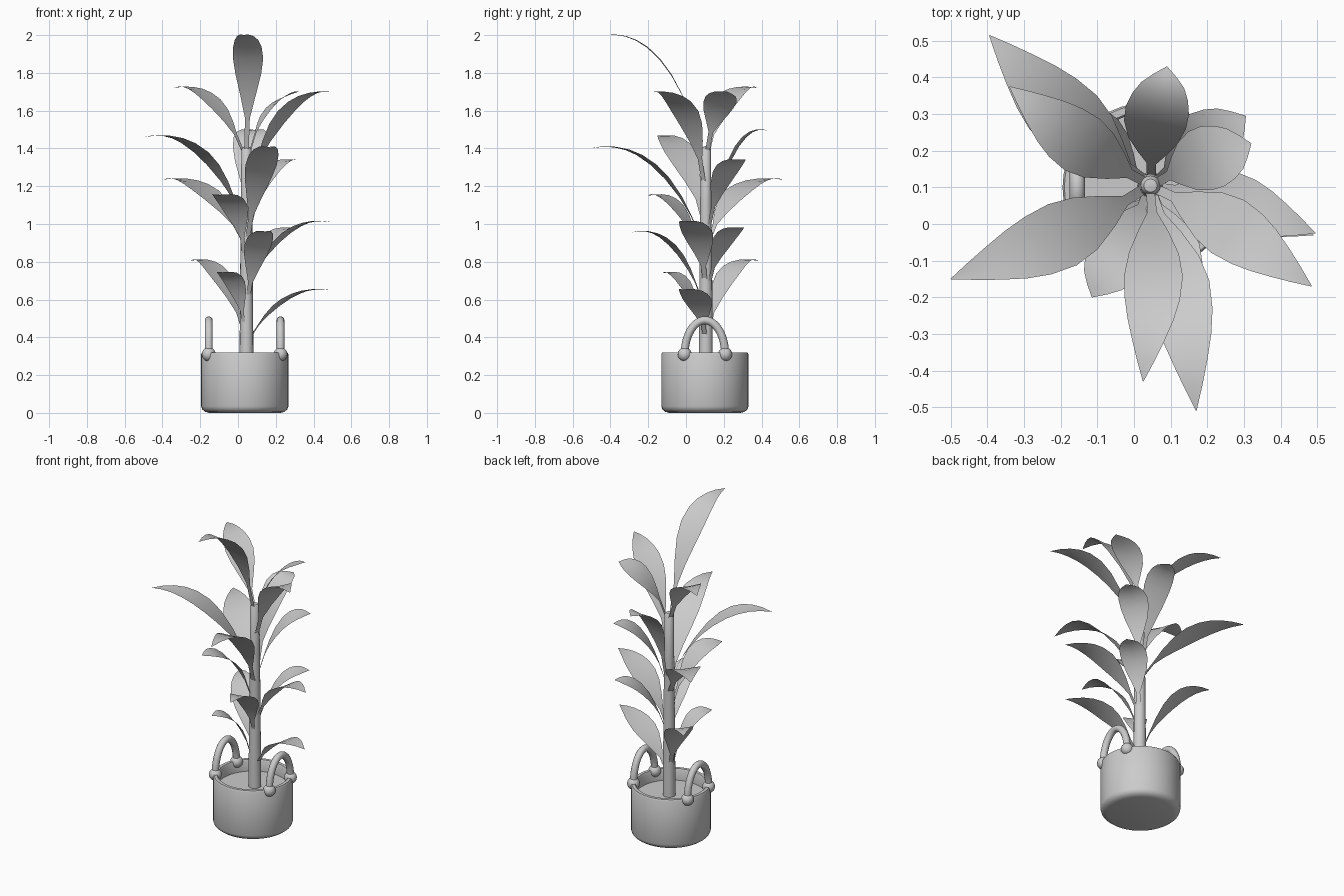
import bpy, bmesh, math
from mathutils import Vector

cube = bpy.data.objects.get("Cube")
if cube:
    bpy.data.objects.remove(cube)

grey = bpy.data.materials.new("plain_grey")
grey.use_nodes = True
grey.diffuse_color = (0.6, 0.6, 0.6, 1)
grey.node_tree.nodes["Principled BSDF"].inputs["Base Color"].default_value = (0.6, 0.6, 0.6, 1)

POT = Vector((0.036, 0.10, 0))
STEM = Vector((0.045, 0.105, 0))


def finish(name, bm, location=(0, 0, 0), angle=40):
    mesh = bpy.data.meshes.new(name)
    bm.to_mesh(mesh)
    bm.free()
    obj = bpy.data.objects.new(name, mesh)
    obj.location = location
    bpy.context.collection.objects.link(obj)
    mesh.materials.append(grey)
    bpy.ops.object.select_all(action='DESELECT')
    obj.select_set(True)
    bpy.context.view_layer.objects.active = obj
    bpy.ops.object.shade_smooth_by_angle(angle=math.radians(angle))


def lathe(name, profile, location, steps=40):
    bm = bmesh.new()
    verts = [bm.verts.new((r, 0, z)) for r, z in profile]
    edges = [bm.edges.new(pair) for pair in zip(verts, verts[1:])]
    bmesh.ops.spin(bm, geom=verts + edges, cent=(0, 0, 0), axis=(0, 0, 1),
                   angle=math.tau, steps=steps)
    bmesh.ops.remove_doubles(bm, verts=bm.verts, dist=0.0005)
    bmesh.ops.recalc_face_normals(bm, faces=bm.faces)
    finish(name, bm, location)


def strip_faces(bm, rows, closed=False):
    for a, b in zip(rows, rows[1:]):
        n = len(a)
        for i in range(n if closed else n - 1):
            j = (i + 1) % n
            bm.faces.new((a[i], a[j], b[j], b[i]))


# Basket pot with rounded foot and rim, soil and tapering stem
lathe("pot", [(0, 0), (0.19, 0), (0.21, 0.006), (0.225, 0.018), (0.231, 0.035),
              (0.231, 0.31), (0.226, 0.32), (0.207, 0.32), (0.202, 0.31),
              (0.202, 0.245)], POT)
lathe("soil", [(0, 0.247), (0.204, 0.247)], POT)
lathe("stem", [(0.037, 0.245), (0.034, 0.7), (0.030, 1.1), (0.027, 1.395),
               (0.018, 1.408), (0, 1.412)], STEM, 16)


# Arched handles with a knob at each foot
def handle(name, x):
    bm = bmesh.new()
    rows = []
    for i in range(25):
        a = math.pi * i / 24
        centre = Vector((0, 0.107 * math.cos(a), 0.31 + 0.18 * math.sin(a)))
        out = Vector((0, 0.18 * math.cos(a), 0.107 * math.sin(a))).normalized()
        ring = []
        for k in range(12):
            b = math.tau * k / 12
            ring.append(bm.verts.new(centre + 0.021 * (out * math.cos(b) + Vector((math.sin(b), 0, 0)))))
        rows.append(ring)
    strip_faces(bm, rows, True)
    bmesh.ops.recalc_face_normals(bm, faces=bm.faces)
    finish(name, bm, (x, POT.y, 0))
    for side, label in ((-1, "front"), (1, "back")):
        bm = bmesh.new()
        bmesh.ops.create_uvsphere(bm, u_segments=16, v_segments=10, radius=0.037)
        finish(f"{name}_{label}_knob", bm, (x, POT.y + side * 0.107, 0.31))


handle("right_handle", POT.x - 0.191)
handle("left_handle", POT.x + 0.189)

# Half-width of a leaf along its length, as a share of its widest point
POINTED = [(0, 0.15), (0.14, 0.16), (0.25, 0.5), (0.38, 0.85), (0.5, 1), (0.62, 0.94),
           (0.72, 0.78), (0.82, 0.54), (0.91, 0.29), (1, 0.01)]
BLUNT = [(0, 0.14), (0.18, 0.15), (0.28, 0.45), (0.4, 0.78), (0.54, 0.98), (0.66, 1),
         (0.77, 0.88), (0.86, 0.68), (0.93, 0.38), (1, 0.01)]


def leaf(name, tip, base_z, width, shape, bend=1.12, roll=0):
    """Cupped blade that climbs from the stem, sweeps sideways and bends level."""
    tip = Vector(tip)
    flat = Vector((tip.x - STEM.x, tip.y - STEM.y, 0))
    reach = flat.length
    out = flat / reach
    side = Vector((-out.y, out.x, 0))
    rise = tip.z - base_z
    bm = bmesh.new()
    rows = []
    for t, share in shape:
        u = 1 - t
        along = 3 * u * u * t * 0.25 + 3 * u * t * t * 0.6 + t ** 3
        up = 3 * u * u * t * 0.75 + 3 * u * t * t * bend + t ** 3
        sweep = 0.033 * reach * math.sin(math.pi * t)
        mid = (STEM + out * (0.015 * u + along * reach) + side * sweep
               + Vector((0, 0, base_z + up * rise)))
        w = width * share
        half = (side + Vector((0, 0, roll))) * w
        fold = Vector((0, 0, -0.07 * w))
        rows.append([bm.verts.new(mid - half), bm.verts.new(mid + fold),
                     bm.verts.new(mid + half)])
    strip_faces(bm, rows)
    bmesh.ops.recalc_face_normals(bm, faces=bm.faces)
    bmesh.ops.reverse_faces(bm, faces=[f for f in bm.faces if f.normal.z < 0])
    finish(name, bm, angle=60)


# Leaves from the top down: tip, height on the stem, half-width, shape, bend, roll
LEAVES = [
    ((0.025, -0.43, 2.0), 1.38, 0.08, POINTED, 1.05),
    ((-0.34, 0.375, 1.72), 1.37, 0.085, POINTED),
    ((0.485, -0.17, 1.70), 1.20, 0.085, POINTED, 1.04),
    ((0.32, 0.22, 1.70), 1.37, 0.088, BLUNT, 0.94, -0.2),
    ((0.09, 0.43, 1.495), 0.95, 0.087, BLUNT, 1.08),
    ((-0.50, -0.15, 1.46), 1.00, 0.092, POINTED),
    ((0.17, -0.51, 1.40), 0.90, 0.085, POINTED),
    ((0.305, 0.295, 1.34), 0.95, 0.085, BLUNT, 1.06),
    ((-0.395, 0.515, 1.235), 0.90, 0.10, POINTED),
    ((-0.115, -0.20, 1.15), 0.80, 0.085, BLUNT),
    ((0.495, -0.025, 1.01), 0.68, 0.085, POINTED),
    ((0.30, 0.29, 0.98), 0.65, 0.078, BLUNT, 1.06),
    ((0.15, -0.29, 0.955), 0.58, 0.075, POINTED),
    ((-0.25, 0.38, 0.805), 0.42, 0.085, POINTED),
    ((-0.10, -0.12, 0.74), 0.42, 0.07, BLUNT),
    ((0.49, -0.03, 0.65), 0.39, 0.08, POINTED),
]
for number, spec in enumerate(LEAVES, 1):
    leaf(f"leaf_{number}", *spec)
